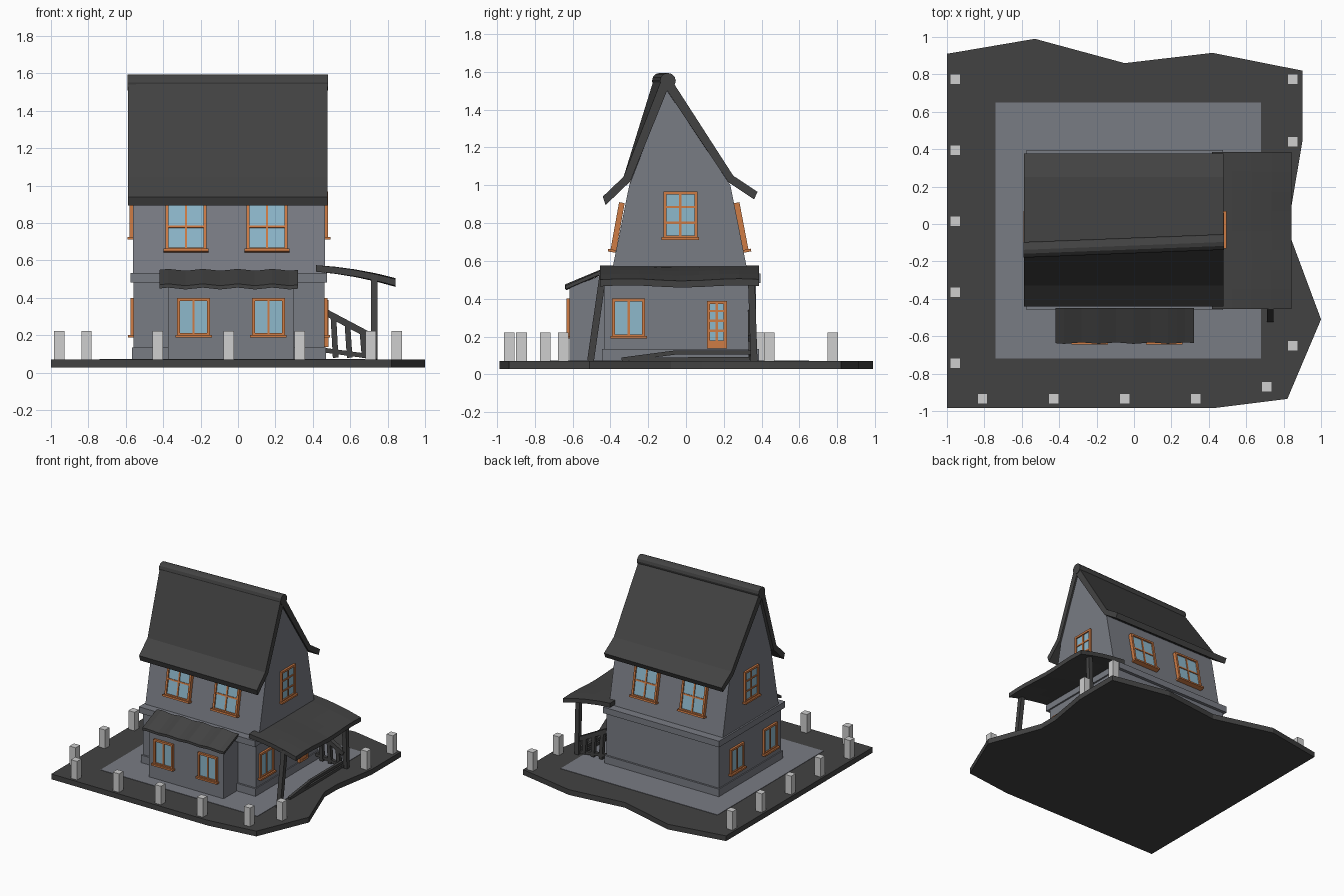
import bpy, bmesh, math
from mathutils import Vector

cube = bpy.data.objects.get("Cube")
if cube:
    bpy.data.objects.remove(cube, do_unlink=True)


def material(name, r, g, b):
    m = bpy.data.materials.new(name)
    m.use_nodes = True
    m.diffuse_color = (r, g, b, 1)
    m.node_tree.nodes["Principled BSDF"].inputs["Base Color"].default_value = (r, g, b, 1)
    return m


DARK = material("dark slate", .055, .055, .055)
WALL = material("grey plaster", .19, .2, .23)
STONE = material("pale stone", .62, .62, .62)
WOOD = material("orange wood", .62, .2, .06)
GLASS = material("blue glass", .27, .48, .6)


def finish(name, bm, *mats):
    bmesh.ops.recalc_face_normals(bm, faces=bm.faces[:])
    mesh = bpy.data.meshes.new(name)
    bm.to_mesh(mesh)
    bm.free()
    for m in mats:
        mesh.materials.append(m)
    ob = bpy.data.objects.new(name, mesh)
    bpy.context.collection.objects.link(ob)
    return ob


def loft(name, ring_a, ring_b, mat):
    """Closed solid between two matching outlines."""
    bm = bmesh.new()
    a = [bm.verts.new(p) for p in ring_a]
    b = [bm.verts.new(p) for p in ring_b]
    bm.faces.new(a)
    bm.faces.new(b[::-1])
    for i in range(len(a)):
        j = (i + 1) % len(a)
        bm.faces.new((a[j], a[i], b[i], b[j]))
    return finish(name, bm, mat)


def add_box(bm, c, u, v, n, size, index=0):
    """Box centred on c along the axes u, v, n."""
    vs = [bm.verts.new(c + u * (size[0] * i / 2) + v * (size[1] * j / 2) + n * (size[2] * k / 2))
          for k in (-1, 1) for i, j in ((-1, -1), (1, -1), (1, 1), (-1, 1))]
    for f in ((0, 1, 2, 3), (4, 5, 6, 7), (0, 1, 5, 4), (1, 2, 6, 5), (2, 3, 7, 6), (3, 0, 4, 7)):
        bm.faces.new([vs[i] for i in f]).material_index = index


X, Y, Z = Vector((1, 0, 0)), Vector((0, 1, 0)), Vector((0, 0, 1))


def box(name, x0, x1, y0, y1, z0, z1, mat):
    bm = bmesh.new()
    c = Vector((x0 + x1, y0 + y1, z0 + z1)) / 2
    add_box(bm, c, X, Y, Z, (x1 - x0, y1 - y0, z1 - z0))
    return finish(name, bm, mat)


def beam(name, p, q, width, mat=DARK):
    p, q = Vector(p), Vector(q)
    d = (q - p).normalized()
    side = d.cross(Z if abs(d.z) < .9 else Y).normalized()
    bm = bmesh.new()
    add_box(bm, (p + q) / 2, d, side, d.cross(side), ((q - p).length, width, width))
    return finish(name, bm, mat)


def window(name, center, right, up, w, h, cols, rows, panel=0):
    """Glass plate with frame, bars and sill; panel fills the bottom with wood."""
    c, u, v = Vector(center), Vector(right), Vector(up).normalized()
    n = u.cross(v)
    t = .016
    bm = bmesh.new()
    add_box(bm, c, u, v, n, (w - t, h - t, .008), 1)
    for s in (-1, 1):
        add_box(bm, c + u * s * (w - t) / 2, u, v, n, (t, h, .03))
        add_box(bm, c + v * s * (h - t) / 2, u, v, n, (w, t, .03))
    low, high = -h / 2 + panel, h / 2
    for i in range(1, cols):
        add_box(bm, c + u * (i / cols - .5) * w, u, v, n, (.012, h - t, .02))
    for j in range(1, rows):
        add_box(bm, c + v * (low + (high - low) * j / rows), u, v, n, (w - t, .012, .02))
    if panel:
        add_box(bm, c + v * (panel - h) / 2, u, v, n, (w, panel, .024))
    else:
        add_box(bm, c - v * h / 2 + n * .008, u, v, n, (w + .02, .014, .04))
    finish(name, bm, WOOD, GLASS)


# Ground slab, paved yard and stone bollards
outline = [(-1, .91), (-.53, .99), (-.05, .86), (.42, .915), (.9, .82), (.9, .44), (.84, .085),
           (.84, -.08), (1, -.51), (.82, -.935), (.42, -.985), (-1, -.985)]
loft("ground", [(x, y, .027) for x, y in outline], [(x, y, .07) for x, y in outline], DARK)
box("yard", -.74, .68, -.72, .65, .066, .073, WALL)
spots = [(-.955, .775 - .38 * i) for i in range(5)] + [(-.81 + .38 * i, -.935) for i in range(4)]
spots += [(.71, -.87), (.85, -.65), (.85, .44), (.85, .775)]
for x, y in spots:
    box("bollard", x - .028, x + .028, y - .028, y + .028, .07, .222, STONE)

# Lower storey, front bay and ledge
box("plinth", -.567, .47, -.445, .385, .07, .135, WALL)
box("lower_wall", -.558, .462, -.43, .37, .13, .5, WALL)
box("ledge", -.575, .475, -.46, .395, .483, .533, WALL)
bay = [(-.43, .07), (-.615, .07), (-.615, .46), (-.43, .53)]
loft("front_bay", [(-.375, y, z) for y, z in bay], [(.3, y, z) for y, z in bay], WALL)

# Upper storey with leaning walls and a slightly twisted gable
TWIST = .042


def cross_section(points, x, twist):
    return [(x, y - (twist if z > 1.3 else 0), z) for y, z in points]


gable = [(-.395, .53), (-.3, 1), (-.1, 1.51), (.235, 1), (.328, .53)]
loft("upper_wall", cross_section(gable, -.562, TWIST), cross_section(gable, .465, 0), WALL)

# Main roof and rounded ridge cap
roof = [(-.44, .94), (-.33, 1.045), (-.125, 1.57), (-.085, 1.57), (.25, 1.05), (.378, .965),
        (.36, .925), (.225, 1.015), (-.1, 1.5), (-.295, 1.02), (-.425, .895)]
loft("roof", cross_section(roof, -.587, TWIST), cross_section(roof, .478, 0), DARK)
ring = [(.042 * math.cos(a * math.pi / 6), 1.552 + .042 * math.sin(a * math.pi / 6)) for a in range(12)]
cap = loft("ridge_cap", [(-.59, y - .138, z) for y, z in ring], [(.482, y - .096, z) for y, z in ring], DARK)


def wavy_sheet(name, a, b, steps, point, thickness):
    """Slab over a grid; point(i, j) gives the top surface."""
    bm = bmesh.new()
    layers = [[[bm.verts.new(Vector(point(i / a, j / b)) - Z * t) for j in range(b + 1)]
               for i in range(a + 1)] for t in (0, thickness)]
    for g in layers:
        for i in range(a):
            for j in range(b):
                bm.faces.new((g[i][j], g[i + 1][j], g[i + 1][j + 1], g[i][j + 1]))
    edge = [(i, 0) for i in range(a)] + [(a, j) for j in range(b)]
    edge += [(i, b) for i in range(a, 0, -1)] + [(0, j) for j in range(b, 0, -1)]
    for k, (i, j) in enumerate(edge):
        m, n = edge[(k + 1) % len(edge)]
        bm.faces.new((layers[0][i][j], layers[0][m][n], layers[1][m][n], layers[1][i][j]))
    return finish(name, bm, DARK)


# Bay awning and porch roof with wavering edges
wavy_sheet("bay_awning", 16, 1, 0, lambda s, t: (
    -.42 + .74 * s, -.45 - (.187 + .004 * math.sin(s * 25)) * t,
    .55 - .08 * t + .005 * math.sin(s * 25)), .02)
wavy_sheet("porch_roof", 4, 8, 0, lambda s, t: (
    .417 + .425 * s, -.455 + .84 * t,
    .575 - .03 * s - .045 * s * s + .006 * s * math.sin(t * 9)), .035)

# Porch posts, end railing and low front rail
beam("porch_front_post", (.728, -.44, .52), (.728, -.505, .07), .036)
beam("porch_back_post", (.728, .345, .52), (.728, .36, .07), .036)
beam("railing_top", (.465, .345, .325), (.72, .345, .19), .035)
beam("railing_bottom", (.465, .345, .12), (.72, .345, .085), .025)
for x, z in ((.51, .3), (.585, .26), (.665, .22)):
    beam("railing_baluster", (x, .345, z), (x + .012, .345, .08), .03)
beam("low_rail_bottom", (.7, -.3, .078), (.7, .345, .083), .02)
beam("low_rail_top", (.7, -.07, .115), (.7, .345, .115), .022)
beam("low_rail_broken_end", (.7, -.34, .078), (.7, -.06, .115), .022)

# Front and back windows
for x in (-.2775, .1555):
    window("front_upper_window", (x, -.362, .78), X, (0, .18, 1), .22, .26, 2, 2)
    window("back_upper_window", (x, .292, .78), -X, (0, -.19, 1), .22, .26, 2, 2)
for x in (-.2375, .1625):
    window("bay_window", (x, -.617, .298), X, Z, .175, .205, 2, 1)

# Side windows and porch door
window("right_upper_window", (.467, -.03, .843), Y, Z, .18, .25, 2, 3)
window("left_upper_window", (-.564, -.03, .843), -Y, Z, .18, .25, 2, 3)
window("right_lower_window", (.464, -.303, .298), Y, Z, .175, .205, 2, 1)
for y in (.15, -.28):
    window("left_lower_window", (-.56, y, .298), -Y, Z, .175, .205, 2, 1)
window("porch_door", (.47, .163, .263), Y, Z, .105, .25, 2, 4, .04)
